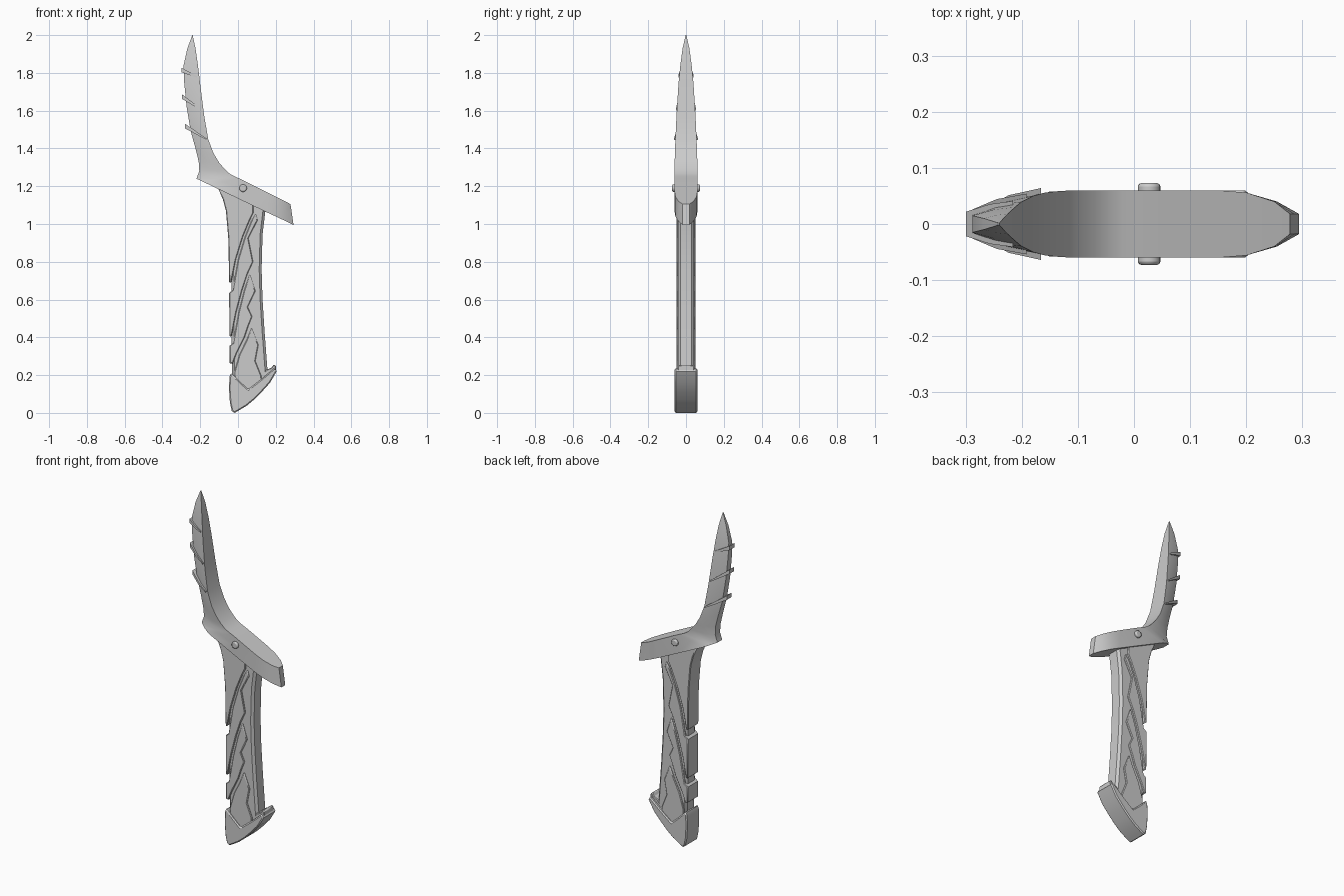
import bpy, bmesh, math


def finish(name, bm, bevel=0.0, smooth=30):
    bmesh.ops.recalc_face_normals(bm, faces=bm.faces)
    me = bpy.data.meshes.new(name)
    bm.to_mesh(me)
    bm.free()
    ob = bpy.data.objects.new(name, me)
    bpy.context.collection.objects.link(ob)
    if bevel:
        m = ob.modifiers.new("bevel", 'BEVEL')
        m.width, m.segments = bevel, 1
        m.limit_method, m.angle_limit = 'ANGLE', math.radians(70)
    bpy.ops.object.select_all(action='DESELECT')
    ob.select_set(True)
    bpy.context.view_layer.objects.active = ob
    bpy.ops.object.shade_smooth_by_angle(angle=math.radians(smooth))
    return ob


def slab(name, outline, half, bevel=0.0):
    """Front (x, z) outline extruded to +-half in y."""
    bm = bmesh.new()
    f = bm.faces.new([bm.verts.new((x, -half, z)) for x, z in outline])
    ext = bmesh.ops.extrude_face_region(bm, geom=[f])
    vs = [v for v in ext['geom'] if isinstance(v, bmesh.types.BMVert)]
    bmesh.ops.translate(bm, verts=vs, vec=(0, 2 * half, 0))
    return finish(name, bm, bevel)


def loft(name, stations):
    """Six-sided sections: wide inner edge, bulging flank, narrow spine."""
    bm = bmesh.new()
    rings = []
    for (ex, ez), (sx, sz), we, ws in stations:
        wm = (we + ws) / 2 + 0.2 * (we - ws)
        side = [(ex, we, ez), ((ex + sx) / 2, wm, (ez + sz) / 2), (sx, ws, sz)]
        pts = side + [(x, -y, z) for x, y, z in reversed(side)]
        rings.append([bm.verts.new(p) for p in pts])
    for a, b in zip(rings, rings[1:]):
        for i in range(6):
            j = (i + 1) % 6
            bm.faces.new((a[i], a[j], b[j], b[i]))
    bm.faces.new(rings[0])
    bm.faces.new(rings[-1])
    return finish(name, bm)


# Blade flowing into the slanted guard
loft("blade_and_guard", [
    ((-.240, 2.000), (-.242, 2.000), .002, .002),
    ((-.225, 1.930), (-.268, 1.930), .018, .010),
    ((-.212, 1.840), (-.288, 1.840), .030, .015),
    ((-.200, 1.740), (-.286, 1.760), .040, .018),
    ((-.180, 1.580), (-.272, 1.620), .050, .020),
    ((-.158, 1.450), (-.250, 1.490), .056, .020),
    ((-.130, 1.375), (-.225, 1.400), .059, .022),
    ((-.100, 1.325), (-.208, 1.330), .060, .024),
    ((-.070, 1.290), (-.205, 1.280), .060, .022),
    ((-.045, 1.267), (-.220, 1.240), .060, .022),
    ((-.020, 1.253), (-.190, 1.226), .060, .042),
    ((.005, 1.242), (-.150, 1.207), .060, .058),
    ((.050, 1.220), (.000, 1.135), .060, .060),
    ((.150, 1.170), (.150, 1.063), .060, .060),
    ((.200, 1.145), (.200, 1.040), .056, .056),
    ((.250, 1.120), (.255, 1.014), .040, .040),
    ((.278, 1.105), (.294, 0.995), .018, .018)])

# Slanted bands wrapping the spine of the blade
for i, ((ex, ez), (sx, sz), w) in enumerate([
        ((-.216, 1.775), (-.299, 1.815), .041),
        ((-.192, 1.600), (-.297, 1.675), .054),
        ((-.166, 1.445), (-.280, 1.518), .064)]):
    loft(f"blade_band_{i + 1}", [
        ((ex, ez), (sx, sz - .012), w, .022),
        ((ex, ez + .008), (sx, sz + .012), w, .022)])

# Rivet through the guard
bpy.ops.mesh.primitive_cylinder_add(vertices=20, radius=.02, depth=.146,
                                    location=(.027, 0, 1.19),
                                    rotation=(math.pi / 2, 0, 0))
rivet = bpy.context.object
rivet.name = "guard_rivet"
bev = rivet.modifiers.new("bevel", 'BEVEL')
bev.width, bev.segments = .006, 2
bpy.ops.object.shade_smooth_by_angle(angle=math.radians(40))

# Handle core
slab("handle_core", [
    (-.105, 1.200), (-.060, 1.080), (-.044, .920), (-.034, .690), (-.034, .400),
    (-.030, .150), (.060, .110), (.160, .190), (.155, .240), (.140, .440),
    (.130, .600), (.125, .760), (.130, .945), (.145, 1.070), (.150, 1.100),
    (.000, 1.170)], .043, .013)

# Raised grip panels: upper panel, then three flame shapes with zigzag edges
panels = [
    [(-.108, 1.195), (-.080, 1.130), (-.064, 1.070), (-.051, .920), (-.047, .690),
     (-.036, .690), (-.012, .810), (.025, .930), (.060, 1.015), (.082, 1.060),
     (.080, 1.120), (.000, 1.165)],
    [(.094, 1.055), (.070, 1.015), (.036, .930), (.000, .810), (-.028, .650),
     (-.047, .635), (-.045, .405), (-.034, .405), (-.010, .530), (.022, .650),
     (.050, .735), (.080, .800), (.055, .925), (.104, 1.020)],
    [(.062, .735), (.033, .650), (.003, .530), (-.026, .370), (-.045, .355),
     (-.045, .262), (-.028, .262), (-.005, .320), (.035, .400), (.055, .460),
     (.075, .510), (.052, .560), (.092, .645)],
    [(.072, .450), (.045, .385), (.008, .310), (-.020, .215), (-.015, .150),
     (.060, .115), (.125, .170), (.124, .195), (.092, .275), (.108, .360)],
]
for i, outline in enumerate(panels):
    slab(f"grip_panel_{i + 1}", outline, .05, .004)

# Pommel with a notched top and a small lip behind it
slab("pommel", [
    (-.038, .212), (.010, .165), (.055, .125), (.125, .180), (.193, .238),
    (.205, .220), (.170, .160), (.125, .110), (.085, .070), (.045, .037),
    (.000, .010), (-.018, 0), (-.033, .010), (-.043, .055), (-.048, .130),
    (-.045, .190)], .06, .006)
slab("pommel_lip", [
    (.130, .180), (.150, .228), (.178, .240), (.188, .256), (.200, .252),
    (.200, .225)], .045, .004)
